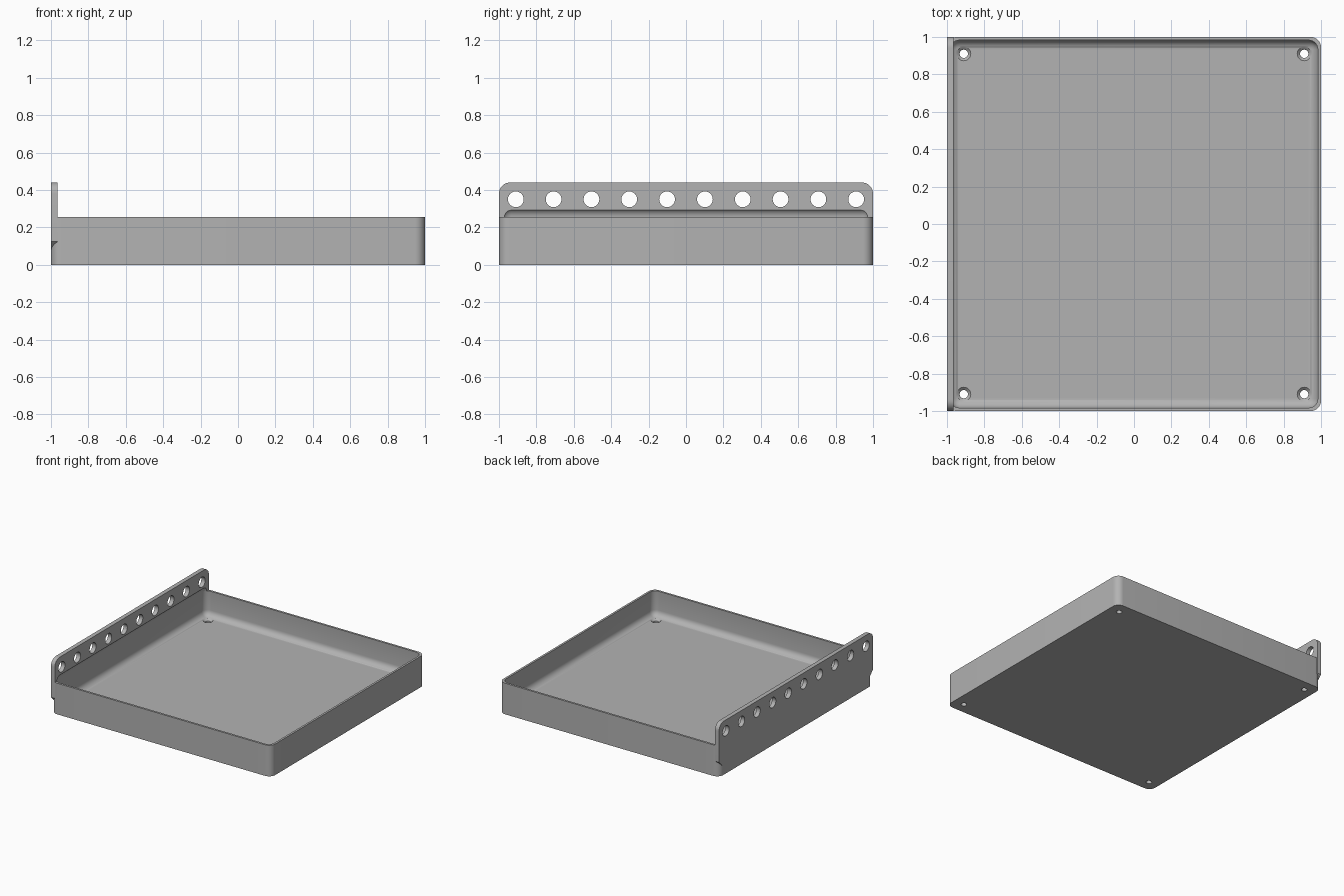
import bpy, bmesh, math
from mathutils import Matrix, Vector

if "Cube" in bpy.data.objects:
    bpy.data.objects.remove(bpy.data.objects["Cube"])

WALL_H, RAIL_H = 0.255, 0.44
FLOOR, HOLE_POS, HOLE_R = 0.05, 0.91, 0.042
RAIL_T = 0.035

grey = bpy.data.materials.new("plain grey")
grey.use_nodes = True
grey.diffuse_color = (0.45, 0.45, 0.45, 1)
grey.node_tree.nodes["Principled BSDF"].inputs["Base Color"].default_value = grey.diffuse_color


def to_object(bm, name):
    bmesh.ops.recalc_face_normals(bm, faces=bm.faces)
    mesh = bpy.data.meshes.new(name)
    bm.to_mesh(mesh)
    bm.free()
    mesh.materials.append(grey)
    obj = bpy.data.objects.new(name, mesh)
    bpy.context.collection.objects.link(obj)
    return obj


def rounded_box(name, half, z0, z1, radius, vertical_only):
    bm = bmesh.new()
    bmesh.ops.create_cube(bm, size=1, matrix=Matrix.Translation((0, 0, (z0 + z1) / 2))
                          @ Matrix.Diagonal((2 * half, 2 * half, z1 - z0, 1)))
    edges = [e for e in bm.edges if not vertical_only
             or abs(e.verts[0].co.z - e.verts[1].co.z) > 0.01]
    bmesh.ops.bevel(bm, geom=edges, offset=radius, segments=8, profile=0.5, affect='EDGES')
    return to_object(bm, name)


def cone(bm, centre, r1, r2, depth, rot=Matrix()):
    bmesh.ops.create_cone(bm, cap_ends=True, segments=40, radius1=r1, radius2=r2,
                          depth=depth, matrix=Matrix.Translation(centre) @ rot)


def combine(target, other, operation):
    mod = target.modifiers.new(operation.lower(), 'BOOLEAN')
    mod.object, mod.operation, mod.solver = other, operation, 'EXACT'
    bpy.context.view_layer.objects.active = target
    bpy.ops.object.modifier_apply(modifier=mod.name)
    bpy.data.objects.remove(other)


# Outer tray block
tray = rounded_box("tray_with_hanging_rail", 1, 0, WALL_H, 0.055, True)

# Tall rail on the -x side: rounded top corners, 45 degree lower corners
half_profile = [(0.95, 0.075), (1, 0.125)]
for i in range(9):
    a = math.radians(90 * i / 8)
    half_profile.append((0.94 + 0.06 * math.cos(a), RAIL_H - 0.06 + 0.06 * math.sin(a)))
outline = half_profile + [(-y, z) for y, z in reversed(half_profile)]
bm = bmesh.new()
face = bm.faces.new([bm.verts.new((-1, y, z)) for y, z in outline])
side = bmesh.ops.extrude_face_region(bm, geom=[face])
bmesh.ops.translate(bm, vec=Vector((RAIL_T, 0, 0)),
                    verts=[v for v in side["geom"] if isinstance(v, bmesh.types.BMVert)])
combine(tray, to_object(bm, "rail"), 'UNION')

# Filleted cavity, which also bites slightly into the rail
combine(tray, rounded_box("cavity", 0.983, FLOOR, 0.304, 0.05, False), 'DIFFERENCE')

# Row of ten holes through the rail
bm = bmesh.new()
for i in range(10):
    y = -HOLE_POS + 2 * HOLE_POS * i / 9
    cone(bm, (-1, y, 0.35), HOLE_R, HOLE_R, 0.2, Matrix.Rotation(math.pi / 2, 4, 'Y'))
combine(tray, to_object(bm, "rail_holes"), 'DIFFERENCE')

# Countersunk screw holes in the floor corners
corners = [(x, y) for x in (-HOLE_POS, HOLE_POS) for y in (-HOLE_POS, HOLE_POS)]
bm = bmesh.new()
for x, y in corners:
    cone(bm, (x, y, FLOOR / 2), 0.022, 0.022, 0.2)
combine(tray, to_object(bm, "screw_holes"), 'DIFFERENCE')
bm = bmesh.new()
for x, y in corners:
    cone(bm, (x, y, FLOOR - 0.005), 0.016, 0.048, 0.03)
combine(tray, to_object(bm, "countersinks"), 'DIFFERENCE')

# Smooth fillets, sharp edges kept
bpy.ops.object.select_all(action='DESELECT')
tray.select_set(True)
bpy.context.view_layer.objects.active = tray
bpy.ops.object.shade_smooth_by_angle(angle=math.radians(30))
